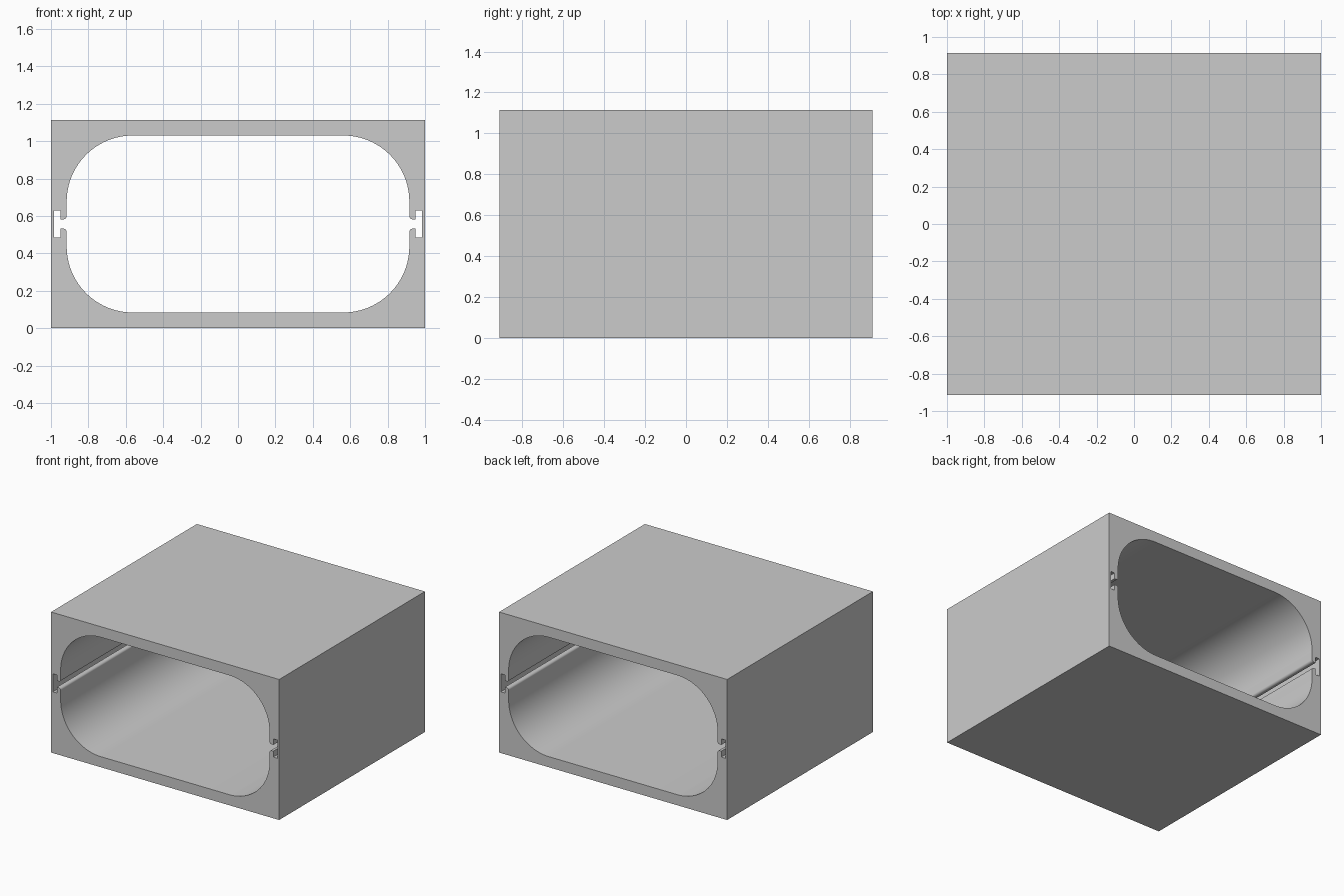
import bpy
import bmesh
from math import sin, cos, pi

if "Cube" in bpy.data.objects:
    bpy.data.objects.remove(bpy.data.objects["Cube"])

HALF_W, HEIGHT, DEPTH = 1.0, 1.114, 1.826
MID = HEIGHT / 2
BORE_X, BORE_Z = 0.916, 0.473        # half size of the rounded opening
BORE_R, LIP_R = 0.353, 0.018
SLOT_IN, SLOT_OUT, SLOT_H, NECK_H = 0.949, 0.985, 0.072, 0.025


def arc(cx, cz, r, start, end, steps):
    """Points on an arc, angles in radians."""
    return [(cx + r * cos(start + (end - start) * i / steps),
             cz + r * sin(start + (end - start) * i / steps))
            for i in range(steps + 1)]


# Upper right quarter of the cross-section, measured from the sleeve's centre
profile = [(0, MID), (0, BORE_Z)]
profile += arc(BORE_X - BORE_R, BORE_Z - BORE_R, BORE_R, pi / 2, 0, 24)
profile += arc(BORE_X + LIP_R, NECK_H + LIP_R, LIP_R, pi, 1.5 * pi, 8)
# T-shaped side slot, then the outer wall
profile += [(SLOT_IN, NECK_H), (SLOT_IN, SLOT_H), (SLOT_OUT, SLOT_H),
            (SLOT_OUT, 0), (HALF_W, 0), (HALF_W, MID)]

bm = bmesh.new()
bm.faces.new([bm.verts.new((x, 0, z)) for x, z in profile])
mesh = bpy.data.meshes.new("housing_sleeve")
bm.to_mesh(mesh)
bm.free()
sleeve = bpy.data.objects.new("housing_sleeve", mesh)
sleeve.location.z = MID
bpy.context.collection.objects.link(sleeve)

# Mirror the quarter both ways, then give it depth
mirror = sleeve.modifiers.new("mirror", 'MIRROR')
mirror.use_axis = (True, False, True)
mirror.merge_threshold = 0.0005
solid = sleeve.modifiers.new("depth", 'SOLIDIFY')
solid.thickness = DEPTH
solid.offset = 0

# Apply and shade the rounded bore smooth
bpy.context.view_layer.objects.active = sleeve
sleeve.select_set(True)
bpy.ops.object.convert(target='MESH')
bpy.ops.object.shade_smooth_by_angle(angle=pi / 6)
